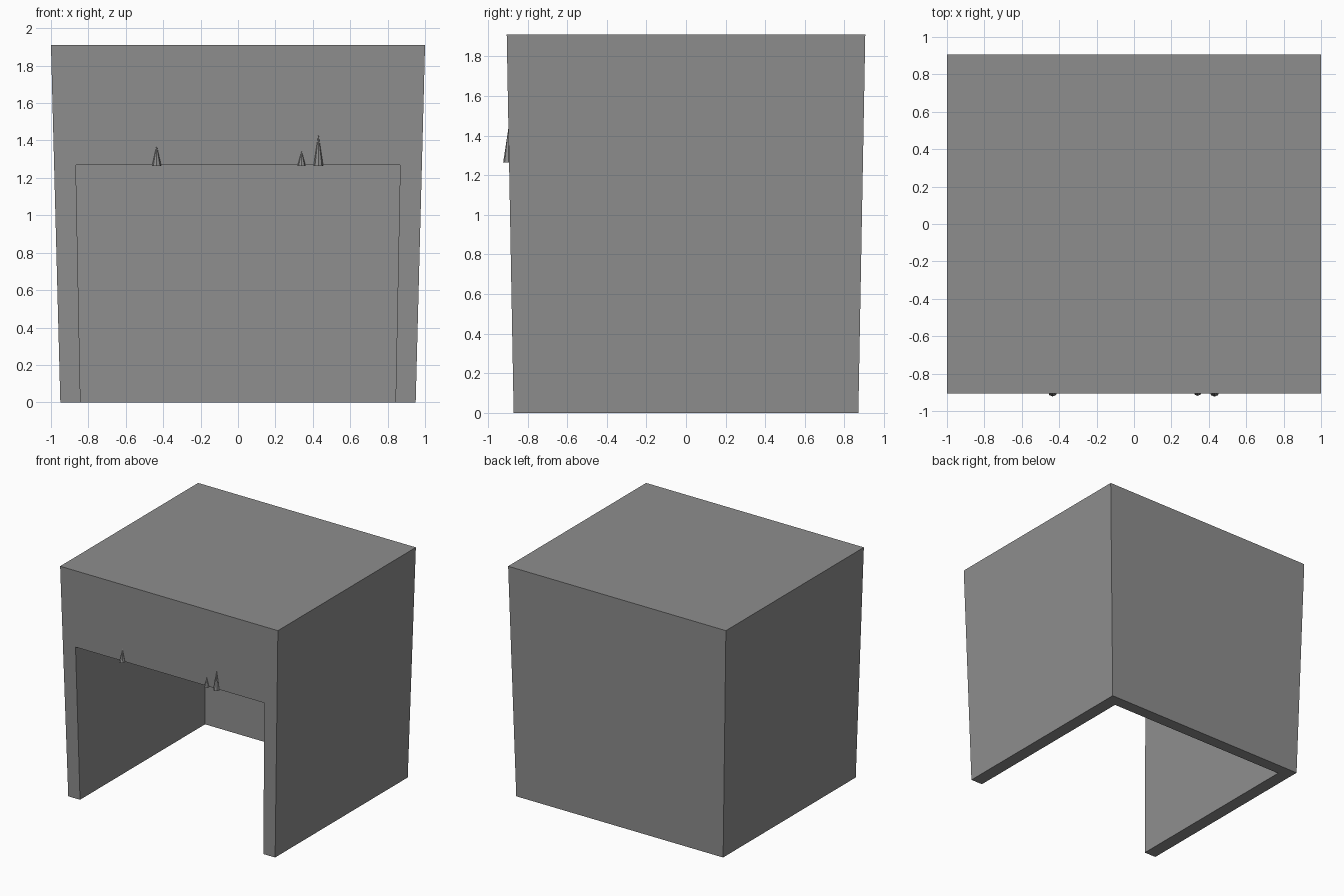
import bpy
import bmesh
from mathutils import Matrix

if "Cube" in bpy.data.objects:
    bpy.data.objects.remove(bpy.data.objects["Cube"], do_unlink=True)

# Single grey material
grey = bpy.data.materials.new("stone grey")
grey.use_nodes = True
GREY = (0.27, 0.27, 0.27, 1)
grey.diffuse_color = GREY
grey.node_tree.nodes["Principled BSDF"].inputs["Base Color"].default_value = GREY


def add_object(name, bm):
    bmesh.ops.recalc_face_normals(bm, faces=bm.faces)
    mesh = bpy.data.meshes.new(name)
    bm.to_mesh(mesh)
    bm.free()
    mesh.materials.append(grey)
    obj = bpy.data.objects.new(name, mesh)
    bpy.context.collection.objects.link(obj)
    return obj


def tapered_box(name, low, high):
    """Each level is (half width, front y, back y, z)."""
    bm = bmesh.new()
    bmesh.ops.create_cube(bm, size=2)
    for v in bm.verts:
        half, front, back, z = high if v.co.z > 0 else low
        v.co = (v.co.x * half, back if v.co.y > 0 else front, z)
    return add_object(name, bm)


# Flared block, hollowed from the bottom and the front
body = tapered_box("body", (0.95, -0.87, 0.87, 0), (1.0, -0.905, 0.905, 1.91))
hollow = tapered_box("hollow_cutter", (0.842, -1.2, 0.77, 0), (0.867, -1.2, 0.795, 1.27))
for v in hollow.data.vertices:
    if v.co.z < 0.1:
        # carry the taper below the ground for a clean cut
        v.co.z = -0.127
        v.co.x *= 0.8395 / 0.842
        v.co.y -= 0.0025 if v.co.y > 0 else 0
hollow.hide_render = True

cut = body.modifiers.new("hollow", 'BOOLEAN')
cut.operation = 'DIFFERENCE'
cut.solver = 'EXACT'
cut.object = hollow
bpy.context.view_layer.objects.active = body
bpy.ops.object.modifier_apply(modifier=cut.name)
bpy.data.objects.remove(hollow, do_unlink=True)

# Small spikes on the upper edge of the opening
for i, (x, radius, height) in enumerate([(-0.435, 0.025, 0.11), (0.34, 0.022, 0.08),
                                         (0.43, 0.026, 0.17)]):
    bm = bmesh.new()
    bmesh.ops.create_cone(bm, cap_ends=True, segments=8, radius1=radius, radius2=0,
                          depth=height,
                          matrix=Matrix.Translation((x, -0.897, 1.264 + height / 2)))
    add_object(f"spike_{i + 1}", bm)
